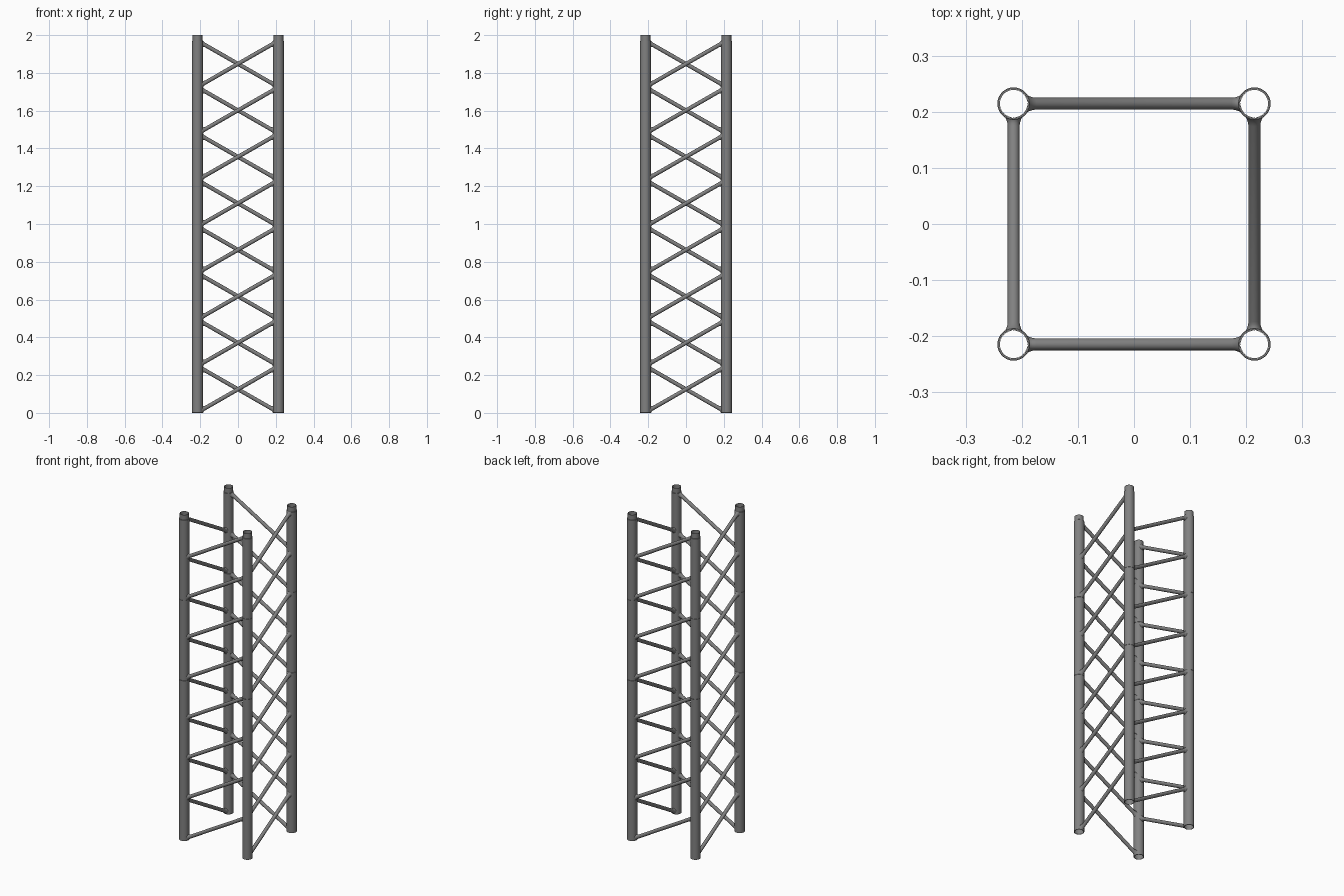
import bpy, bmesh
from math import sin, cos, tan, pi, sqrt, atan2

if "Cube" in bpy.data.objects:
    bpy.data.objects.remove(bpy.data.objects["Cube"])

C = 0.2145        # chord centre offset
R = 0.029         # chord outer radius
BAY = 0.2461      # height of one brace bay
SIDES = 32

dark = bpy.data.materials.new("dark_metal")
dark.diffuse_color = (0.22, 0.22, 0.22, 1)
dark.use_nodes = True
dark.node_tree.nodes["Principled BSDF"].inputs["Base Color"].default_value = dark.diffuse_color


def make_mesh(name, rings, closed):
    """Skin a list of vertex rings; closed joins the last ring to the first."""
    bm = bmesh.new()
    vs = [[bm.verts.new(p) for p in ring] for ring in rings]
    n = len(vs[0])
    for i in range(len(vs) if closed else len(vs) - 1):
        a, b = vs[i], vs[(i + 1) % len(vs)]
        for k in range(n):
            bm.faces.new((a[k], a[(k + 1) % n], b[(k + 1) % n], b[k]))
    bmesh.ops.recalc_face_normals(bm, faces=bm.faces)
    me = bpy.data.meshes.new(name)
    bm.to_mesh(me)
    bm.free()
    me.materials.append(dark)
    return me


def lathe(name, profile):
    return make_mesh(name, [[(r * cos(2 * pi * k / SIDES), r * sin(2 * pi * k / SIDES), z)
                             for k in range(SIDES)] for r, z in profile], True)


def place(name, me, loc, rot=0.0):
    ob = bpy.data.objects.new(name, me)
    bpy.context.collection.objects.link(ob)
    ob.location = loc
    ob.rotation_euler.z = rot
    return ob


def tube(name, z0, z1, ro, ri, c):
    return lathe(name, [(ri, z0), (ro - c, z0), (ro, z0 + c), (ro, z1 - c), (ro - c, z1), (ri, z1)])


# Hollow chord sections with fine chamfered seams, and the top spigot
sections = [("lower_chord", tube("lower_chord", 0, 4 * BAY, R, 0.0256, 0.0008)),
            ("middle_chord", tube("middle_chord", 4 * BAY, 6 * BAY, R, 0.0256, 0.0008)),
            ("upper_chord", tube("upper_chord", 6 * BAY, 8 * BAY, R, 0.0256, 0.0008)),
            ("top_spigot", tube("top_spigot", 1.92, 2.0, 0.0253, 0.0245, 0.0003))]
for name, me in sections:
    for sx in (-1, 1):
        for sy in (-1, 1):
            place(name, me, (sx * C, sy * C, 0))

# Diagonal brace whose flared weld ends are fitted to the chord surface
slope = atan2(BAY, 2 * C)
flare = [(0.0155, 0.0), (0.0132, 0.003), (0.0115, 0.007), (0.0106, 0.012)]
stations = [(r, d, -1) for r, d in flare] + [(r, d, 1) for r, d in reversed(flare)]
rings = []
for r, d, side in stations:
    ring = []
    for k in range(20):
        v, w = r * cos(2 * pi * k / 20), r * sin(2 * pi * k / 20)
        u = side * (C - sqrt((R - 0.0004) ** 2 - v * v) - d)
        ring.append((u, v, u * tan(slope) + w / cos(slope)))
    rings.append(ring)
brace = make_mesh("brace", rings, False)

# Eight parallel braces on each face, repeated around the tower
for q, side in enumerate(("front", "right", "back", "left")):
    a = q * pi / 2
    for i in range(8):
        place(side + "_brace", brace, (C * sin(a), -C * cos(a), (i + 0.5) * BAY + 0.002), a)

# Smooth shading with sharp rims, once per shared mesh
bpy.ops.object.select_all(action='DESELECT')
seen = set()
for ob in bpy.context.collection.objects:
    if ob.data.name not in seen:
        seen.add(ob.data.name)
        ob.select_set(True)
        bpy.context.view_layer.objects.active = ob
bpy.ops.object.shade_smooth_by_angle(angle=0.6)
bpy.ops.object.select_all(action='DESELECT')
